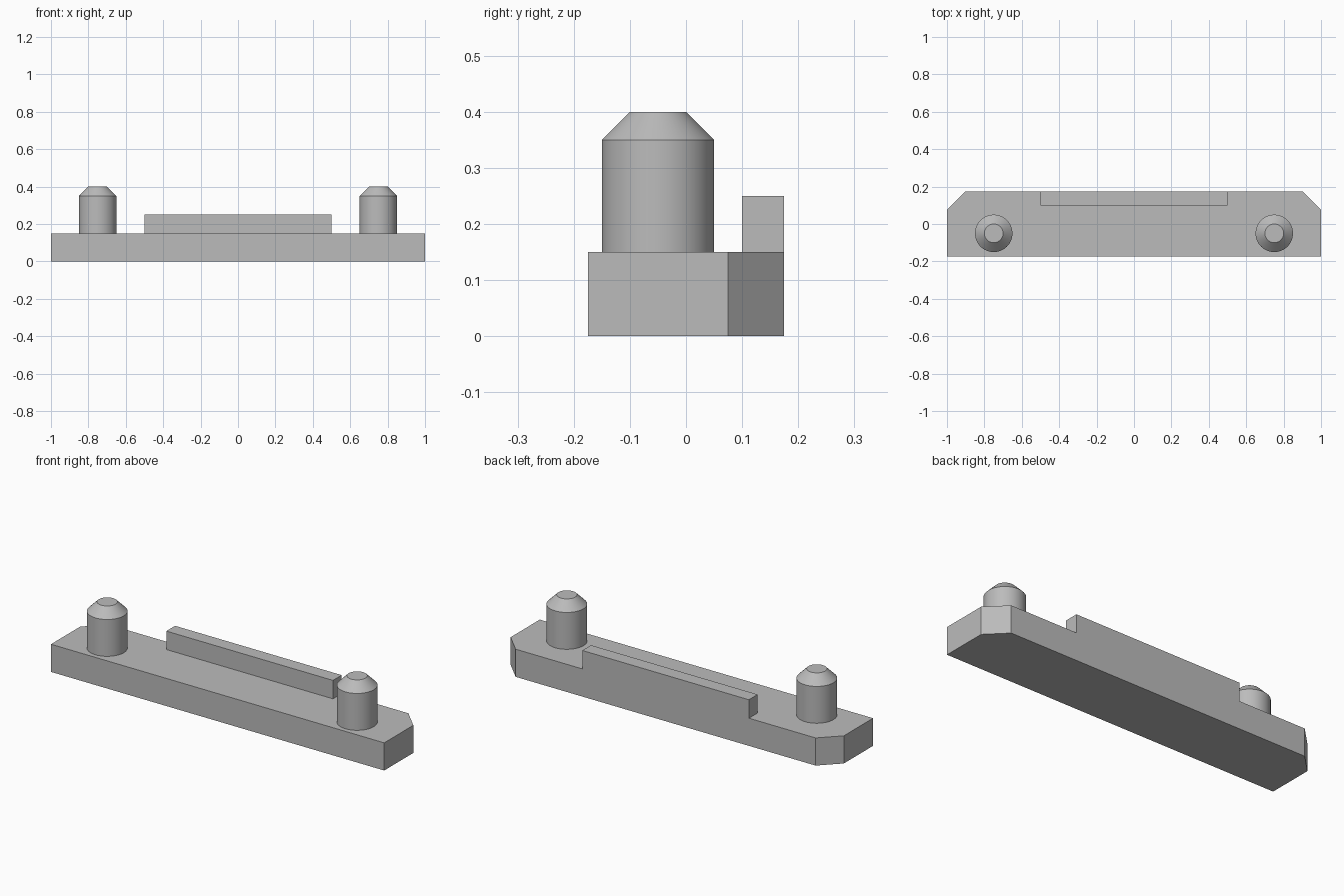
import bpy
import bmesh
import math

cube = bpy.data.objects.get("Cube")
if cube:
    bpy.data.objects.remove(cube, do_unlink=True)

# Single flat grey
GREY = (0.5, 0.5, 0.5, 1.0)
grey = bpy.data.materials.new("plain_grey")
grey.use_nodes = True
grey.diffuse_color = GREY
grey.node_tree.nodes["Principled BSDF"].inputs["Base Color"].default_value = GREY


def finish(name, bm):
    bmesh.ops.recalc_face_normals(bm, faces=bm.faces)
    mesh = bpy.data.meshes.new(name)
    bm.to_mesh(mesh)
    bm.free()
    mesh.materials.append(grey)
    obj = bpy.data.objects.new(name, mesh)
    bpy.context.collection.objects.link(obj)
    return obj


def prism(name, outline, bottom, top):
    """Extrude a plan outline between two heights."""
    bm = bmesh.new()
    face = bm.faces.new([bm.verts.new((x, y, bottom)) for x, y in outline])
    result = bmesh.ops.extrude_face_region(bm, geom=[face])
    for item in result["geom"]:
        if isinstance(item, bmesh.types.BMVert):
            item.co.z = top
    return finish(name, bm)


def pin(name, x, y, profile, segments=64):
    """Stack rings of (radius, height) into a capped round pin."""
    bm = bmesh.new()
    rings = []
    for radius, z in profile:
        rings.append([bm.verts.new((x + radius * math.cos(i * math.tau / segments),
                                    y + radius * math.sin(i * math.tau / segments), z))
                      for i in range(segments)])
    for low, high in zip(rings, rings[1:]):
        for i in range(segments):
            j = (i + 1) % segments
            bm.faces.new((low[i], low[j], high[j], high[i]))
    bm.faces.new(rings[0])
    bm.faces.new(rings[-1])
    obj = finish(name, bm)
    bpy.ops.object.select_all(action="DESELECT")
    obj.select_set(True)
    bpy.context.view_layer.objects.active = obj
    bpy.ops.object.shade_smooth_by_angle(angle=math.radians(30))
    return obj


HALF_DEPTH = 0.175
BASE_TOP = 0.15

# Base bar with both rear corners cut off
prism("base_bar",
      [(-1, -HALF_DEPTH), (1, -HALF_DEPTH), (1, 0.075), (0.9, HALF_DEPTH),
       (-0.9, HALF_DEPTH), (-1, 0.075)], 0, BASE_TOP)

# Raised rib flush with the back
prism("rear_rib",
      [(-0.5, 0.1), (0.5, 0.1), (0.5, HALF_DEPTH), (-0.5, HALF_DEPTH)],
      BASE_TOP, 0.25)

# Chamfered locating pins
for name, side in (("left_pin", 1), ("right_pin", -1)):
    pin(name, 0.75 * side, -0.05, [(0.1, BASE_TOP), (0.1, 0.35), (0.05, 0.4)])
